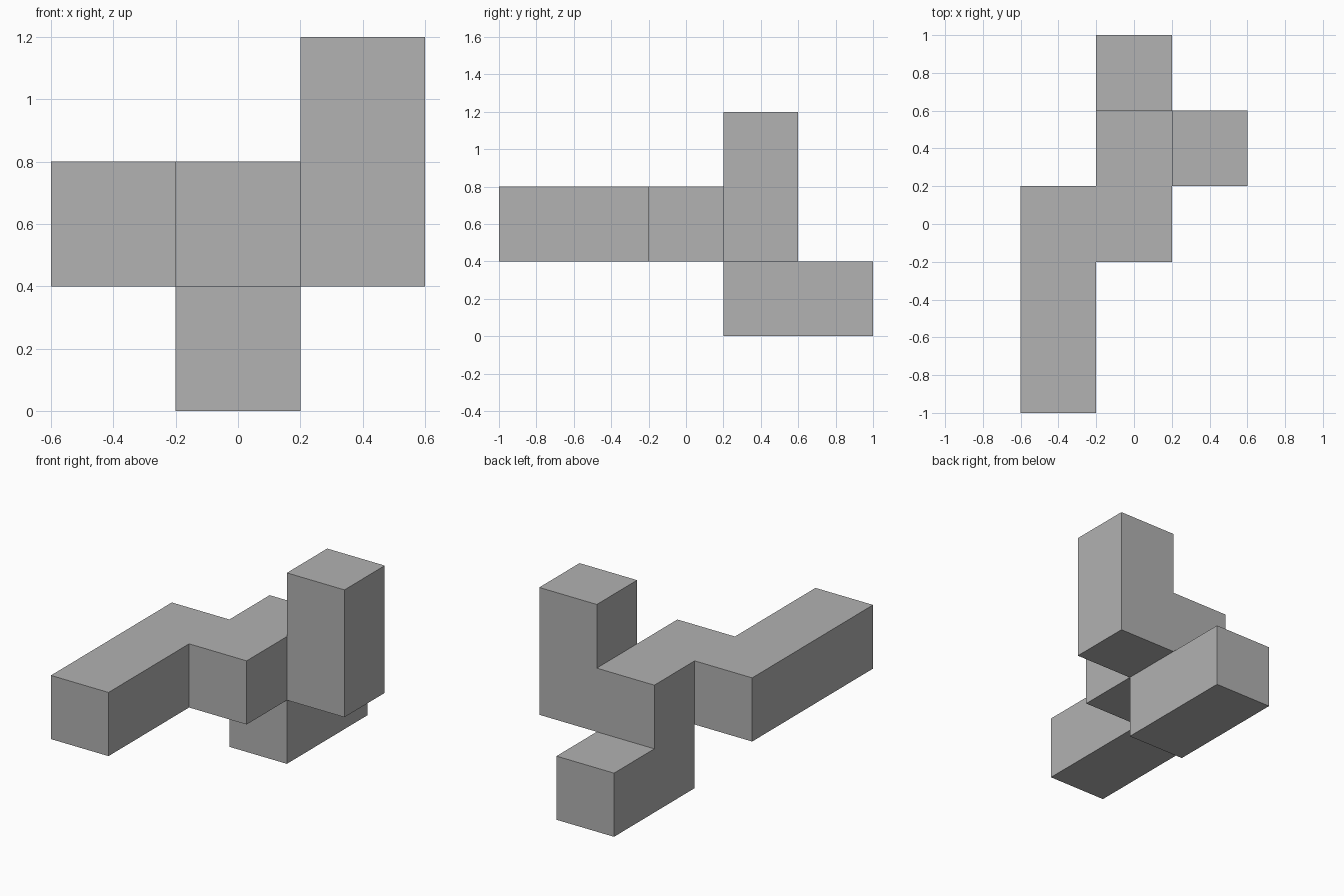
import bpy
import bmesh
from mathutils import Vector

cube = bpy.data.objects.get("Cube")
if cube:
    bpy.data.objects.remove(cube, do_unlink=True)

UNIT = 0.4

# Plain grey material
grey = bpy.data.materials.new("grey")
grey.use_nodes = True
colour = (0.445, 0.445, 0.445, 1)
grey.diffuse_color = colour
grey.node_tree.nodes["Principled BSDF"].inputs["Base Color"].default_value = colour

# Unit cells followed from the front arm, through the bends, to the two ends
front_arm = [(-1, y, 1) for y in (-2, -1, 0)]
middle = [(0, 0, 1), (0, 1, 1)]
upright = [(1, 1, 1), (1, 1, 2)]
foot = [(0, 1, 0), (0, 2, 0)]
cells = set(front_arm + middle + upright + foot)

# Outer skin: one square wherever a cell has no neighbour
bm = bmesh.new()
for cell in cells:
    centre = Vector(cell) + Vector((0, 0, 0.5))
    for axis in range(3):
        for sign in (-1, 1):
            n, u = Vector(), Vector()
            n[axis] = sign
            u[(axis + 1) % 3] = 1
            if tuple(int(a + b) for a, b in zip(cell, n)) in cells:
                continue
            v = n.cross(u)
            corners = (-u - v, u - v, u + v, v - u)
            bm.faces.new([bm.verts.new((centre + (n + c) / 2) * UNIT) for c in corners])

# Weld the squares and merge flat areas into single faces
bmesh.ops.remove_doubles(bm, verts=bm.verts, dist=0.001)
bmesh.ops.dissolve_limit(bm, angle_limit=0.01, verts=bm.verts, edges=bm.edges)
bmesh.ops.recalc_face_normals(bm, faces=bm.faces)

mesh = bpy.data.meshes.new("bent_block")
bm.to_mesh(mesh)
bm.free()
mesh.materials.append(grey)
block = bpy.data.objects.new("bent_block", mesh)
bpy.context.collection.objects.link(block)
